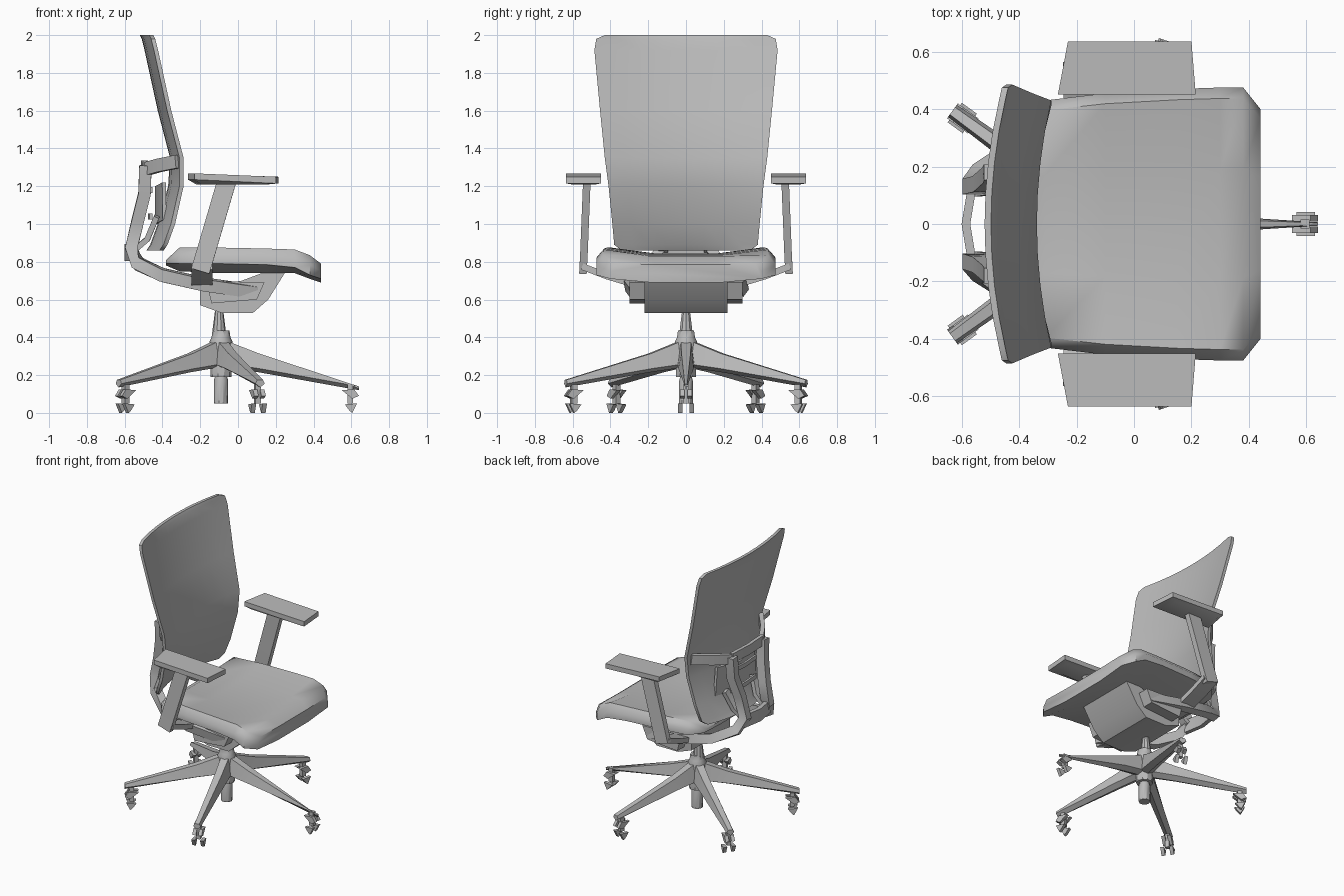
import bpy, bmesh, math
from mathutils import Vector, Matrix

if "Cube" in bpy.data.objects:
    bpy.data.objects.remove(bpy.data.objects["Cube"], do_unlink=True)

GREY = (0.5, 0.5, 0.5, 1)
grey = bpy.data.materials.new("plain grey")
grey.use_nodes = True
grey.diffuse_color = GREY
grey.node_tree.nodes["Principled BSDF"].inputs["Base Color"].default_value = GREY


def finish(name, bm, angle=35):
    bmesh.ops.recalc_face_normals(bm, faces=bm.faces)
    mesh = bpy.data.meshes.new(name)
    bm.to_mesh(mesh)
    bm.free()
    mesh.materials.append(grey)
    obj = bpy.data.objects.new(name, mesh)
    bpy.context.collection.objects.link(obj)
    bpy.ops.object.select_all(action="DESELECT")
    obj.select_set(True)
    bpy.context.view_layer.objects.active = obj
    bpy.ops.object.shade_smooth_by_angle(angle=math.radians(angle))
    return obj


def loft(name, rings, angle=35):
    """Closed skin through rings with equal point counts."""
    bm = bmesh.new()
    vs = [[bm.verts.new(p) for p in ring] for ring in rings]
    n = len(vs[0])
    for a, b in zip(vs, vs[1:]):
        for i in range(n):
            j = (i + 1) % n
            bm.faces.new((a[i], a[j], b[j], b[i]))
    bm.faces.new(vs[0])
    bm.faces.new(vs[-1])
    return finish(name, bm, angle)


def bar(name, points, side, width, depth):
    """Rectangular bar swept along points; width is measured along side."""
    pts = [Vector(p) for p in points]
    rings = []
    for i, p in enumerate(pts):
        t = (pts[min(i + 1, len(pts) - 1)] - pts[max(i - 1, 0)]).normalized()
        u = Vector(side)
        u = (u - t * u.dot(t)).normalized() * width / 2
        v = t.cross(u).normalized() * depth / 2
        rings.append([p + u + v, p - u + v, p - u - v, p + u - v])
    return loft(name, rings)


def prism(name, profile, y0, y1, taper=1):
    """Side profile in x, z extruded along y."""
    return loft(name, [[(x, y, z) for x, z in profile] for y in (y0, y1)])


def lathe(name, x, profile, sides=10):
    return loft(name, [[(x + r * math.cos(k * math.tau / sides),
                         r * math.sin(k * math.tau / sides), z)
                        for k in range(sides)] for r, z in profile])


# Curved backrest: height, rear x, forward wrap of the sides, half width
back_rows = [(0.86, -0.485, 0.07, 0.34), (0.89, -0.465, 0.07, 0.38),
             (1.0, -0.425, 0.07, 0.39), (1.2, -0.37, 0.06, 0.41),
             (1.35, -0.36, 0.05, 0.43), (1.6, -0.425, 0.05, 0.455),
             (1.92, -0.495, 0.05, 0.485), (1.98, -0.51, 0.05, 0.475),
             (2.0, -0.52, 0.05, 0.43)]
steps = [k / 4 for k in range(-4, 5)]
rings = []
for z, x, wrap, w in back_rows:
    rear = [(x + wrap * s * s, s * w, z) for s in steps]
    front = [(x + 0.022 + wrap * s * s, s * w, z) for s in reversed(steps)]
    rings.append(rear + front)
loft("backrest", rings, 50)

# Dished seat cushion: x, half width, rim top, rim bottom, belly bottom
seat_rows = [(-0.38, 0.34, 0.81, 0.79, 0.78), (-0.31, 0.43, 0.875, 0.79, 0.75),
             (-0.1, 0.455, 0.875, 0.79, 0.74), (0.15, 0.47, 0.87, 0.785, 0.74),
             (0.3, 0.475, 0.865, 0.77, 0.74), (0.38, 0.475, 0.835, 0.73, 0.71),
             (0.44, 0.40, 0.79, 0.71, 0.69)]
rings = []
for x, w, top, rim, belly in seat_rows:
    sag = 0.03 if -0.35 < x < 0.35 else 0.005
    rings.append([(x, -w, rim), (x, -w, (top + rim) / 2), (x, -w * 0.92, top),
                  (x, -w * 0.4, top - sag), (x, w * 0.4, top - sag),
                  (x, w * 0.92, top), (x, w, (top + rim) / 2), (x, w, rim),
                  (x, w * 0.45, belly), (x, -w * 0.45, belly)])
loft("seat", rings, 50)

# Tilt mechanism under the seat
case = [(-0.2, 0.66), (-0.2, 0.57), (-0.09, 0.53), (0.08, 0.53),
        (0.16, 0.6), (0.26, 0.76), (0.18, 0.76), (0.02, 0.7)]
prism("tilt_mechanism", case, -0.22, 0.22)
lathe("gas_column", -0.1, [(0.045, 0.36), (0.022, 0.54)])
lathe("base_hub", -0.09, [(0.055, 0.19), (0.06, 0.38), (0.05, 0.4), (0.045, 0.435)])
lathe("column_foot", -0.09, [(0.038, 0.05), (0.038, 0.17), (0.03, 0.2)])

for s, label in ((1, "left"), (-1, "right")):
    # Side bracket, swept support frame and its fork to the backrest
    prism(label + "_bracket", [(-0.17, 0.7), (-0.14, 0.58), (0.1, 0.6), (0.14, 0.69)],
          s * 0.22, s * 0.3)
    bar(label + "_support_rail",
        [(0.1, s * 0.27, 0.64), (-0.18, s * 0.3, 0.68), (-0.4, s * 0.27, 0.73),
         (-0.53, s * 0.18, 0.79), (-0.565, s * 0.13, 0.87),
         (-0.53, s * 0.14, 1.02), (-0.495, s * 0.17, 1.16), (-0.49, s * 0.18, 1.31)],
        (0, 1, 0.2), 0.055, 0.065)
    bar(label + "_back_fork", [(-0.49, s * 0.16, 1.29), (-0.42, s * 0.28, 1.31),
                               (-0.32, s * 0.4, 1.33)], (0, 0, 1), 0.07, 0.03)
    bar(label + "_lower_back_link", [(-0.55, s * 0.12, 0.86), (-0.48, s * 0.13, 0.92),
                                     (-0.43, s * 0.16, 1.04)], (0, 1, 0), 0.05, 0.03)

    # Armrest post, rising and leaning forward
    bar(label + "_arm_elbow", [(-0.19, s * 0.27, 0.68), (-0.19, s * 0.42, 0.725),
                               (-0.19, s * 0.55, 0.775)], (1, 0, 0), 0.11, 0.035)
    bar(label + "_arm_post", [(-0.2, s * 0.545, 0.75), (-0.17, s * 0.54, 0.85),
                              (-0.06, s * 0.525, 1.225)], (1, 0, 0), 0.1, 0.04)
    # Arm pad, narrower on its outer side
    pad = [(-0.265, 0.45), (0.215, 0.45), (0.2, 0.635), (-0.23, 0.635)]
    loft(label + "_arm_pad",
         [[(x * 0.8 - 0.01, s * (0.54 + (y - 0.54) * 0.7), 1.21) for x, y in pad],
          [(x, s * y, 1.235 if x < 0 else 1.215) for x, y in pad],
          [(x, s * y, 1.268 if x < 0 else 1.25) for x, y in pad]])

# Cross pieces and lumbar adjuster behind the backrest
bar("upper_cross_bar", [(-0.49, -0.18, 1.3), (-0.5, 0, 1.3), (-0.49, 0.18, 1.3)],
    (0, 0, 1), 0.07, 0.025)
bar("lower_cross_bar", [(-0.56, -0.15, 0.85), (-0.585, 0, 0.85), (-0.56, 0.15, 0.85)],
    (0, 0, 1), 0.09, 0.03)
bar("lumbar_pad", [(-0.39, -0.22, 1.12), (-0.43, 0, 1.1), (-0.39, 0.22, 1.12)],
    (0, 0, 1), 0.2, 0.02)
for z in (1.04, 1.18):
    bar("lumbar_slat", [(-0.46, -0.14, z), (-0.47, 0, z), (-0.46, 0.14, z)],
        (0, 0, 1), 0.03, 0.015)

# Five-legged base with broken caster shells
hub = Vector((-0.09, 0, 0))
for k in range(5):
    turn = Matrix.Translation(hub) @ Matrix.Rotation(k * math.tau / 5, 4, "Z")
    reach, tip = (0.73, 0.006) if k == 0 else (0.67, 0.026)
    low, high = (0.12, 0.13) if k == 0 else (0.135, 0.175)
    sections = [(0.02, 0.045, 0.24, 0.385), (0.2, 0.04, 0.215, 0.315),
                (reach, tip, low, high)]
    loft("base_leg", [[turn @ Vector(p) for p in
                       ((r, -w, z0 + 0.02), (r, -w * 0.6, z1), (r, w * 0.6, z1),
                        (r, w, z0 + 0.02), (r, 0, z0))]
                      for r, w, z0, z1 in sections])
    centre = reach - 0.045
    for s in (-1, 1):
        shell = [(-0.045, 0.12), (0.02, 0.125), (0.045, 0.09), (0.01, 0.075)]
        toe = [(-0.03, 0.045), (0.035, 0.05), (0.01, 0.0), (-0.005, 0.012)]
        for name, outline, y in (("caster_hood", shell, 0.02), ("caster_toe", toe, 0.03)):
            loft(name, [[turn @ Vector((centre + x, s * (y + d), z)) for x, z in outline]
                        for d in (-0.012, 0.012)])
    bar("caster_stem", [turn @ Vector((centre, 0, z)) for z in (0.05, 0.15)],
        turn.to_3x3() @ Vector((1, 0, 0)), 0.03, 0.03)
